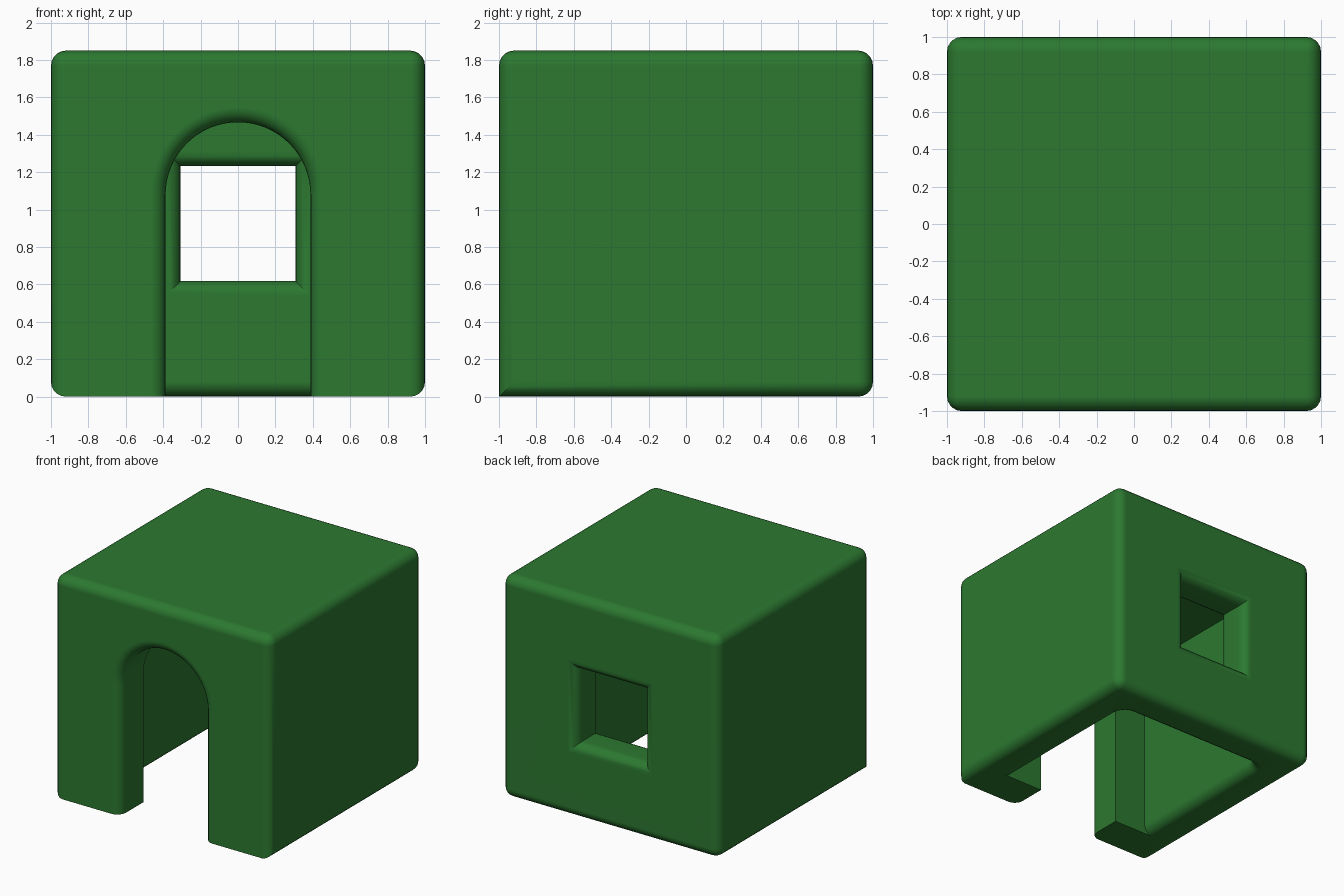
import bpy, bmesh, math

if "Cube" in bpy.data.objects:
    bpy.data.objects.remove(bpy.data.objects["Cube"])

R, SEG, WALL, TOP = 0.08, 5, 0.31, 1.85


def finish(bm, name):
    bmesh.ops.recalc_face_normals(bm, faces=bm.faces)
    mesh = bpy.data.meshes.new(name)
    bm.to_mesh(mesh)
    bm.free()
    ob = bpy.data.objects.new(name, mesh)
    bpy.context.collection.objects.link(ob)
    return ob


def loft(name, rings):
    """Solid skinned through rings with equal point counts."""
    bm = bmesh.new()
    loops = [[bm.verts.new(p) for p in ring] for ring in rings]
    n = len(loops[0])
    for a, b in zip(loops, loops[1:]):
        for i in range(n):
            j = (i + 1) % n
            bm.faces.new((a[i], a[j], b[j], b[i]))
    bm.faces.new(loops[0])
    bm.faces.new(loops[-1])
    return finish(bm, name)


def flare(surface, direction):
    """(depth, offset) pairs for a rounded rim, from inside the hole out past the surface."""
    pts = []
    for k in range(SEG + 1):
        a = math.pi / 2 * k / SEG
        pts.append((surface - direction * R * (1 - math.sin(a)), R * (1 - math.cos(a))))
    return pts + [(surface + direction * 0.05, R)]


# Outer block: every edge rounded except the front bottom one
bm = bmesh.new()
bmesh.ops.create_cube(bm, size=2)
for v in bm.verts:
    v.co.z = (v.co.z + 1) * TOP / 2
edges = [e for e in bm.edges
         if not all(v.co.y < 0 and v.co.z < 0.01 for v in e.verts)]
bmesh.ops.bevel(bm, geom=edges, offset=R, segments=SEG, profile=0.5, affect='EDGES')
house = finish(bm, "hollow_house")


# Room: open below, rim rounded on the sides and back
def room(z, o):
    w, r = 1 - WALL + o, R + o
    pts = [(-w, WALL - 1, z), (w, WALL - 1, z)]
    for start, side in ((0, 1), (90, -1)):
        for k in range(SEG + 1):
            a = math.radians(start + 90 * k / SEG)
            pts.append((side * (w - r) + r * math.cos(a), w - r + r * math.sin(a), z))
    return pts


room_cut = loft("room_cutter", [room(TOP - WALL, 0)] + [room(z, o) for z, o in flare(0, -1)])


# Doorway: round arch, rim rounded at the front only
def arch(y, o):
    w = 0.387 + o
    pts = [(-w, y, -0.2), (w, y, -0.2)]
    for k in range(33):
        a = math.pi * k / 32
        pts.append((w * math.cos(a), y, 1.08 + w * math.sin(a)))
    return pts


door_cut = loft("door_cutter", [arch(-0.5, 0)] + [arch(y, o) for y, o in flare(-1, -1)])


# Window: square, rim rounded inside and outside
def square(y, o):
    w = 0.307 + o
    return [(sx * w, y, 0.925 + sz * w) for sx, sz in ((-1, -1), (1, -1), (1, 1), (-1, 1))]


profile = flare(1 - WALL, -1)[::-1] + flare(1, 1)
window_cut = loft("window_cutter", [square(y, o) for y, o in profile])

# Cut the openings
bpy.context.view_layer.objects.active = house
house.select_set(True)
for cutter in (room_cut, door_cut, window_cut):
    mod = house.modifiers.new("cut", 'BOOLEAN')
    mod.operation = 'DIFFERENCE'
    mod.solver = 'EXACT'
    mod.object = cutter
    bpy.ops.object.modifier_apply(modifier=mod.name)
    bpy.data.objects.remove(cutter)

# Smooth rims, flat walls
bpy.ops.object.shade_smooth_by_angle(angle=math.radians(35))
house.modifiers.new("flat_walls", 'WEIGHTED_NORMAL').keep_sharp = True

mat = bpy.data.materials.new("green")
mat.diffuse_color = (0.025, 0.19, 0.03, 1)
mat.use_nodes = True
mat.node_tree.nodes["Principled BSDF"].inputs["Base Color"].default_value = mat.diffuse_color
house.data.materials.clear()
house.data.materials.append(mat)
